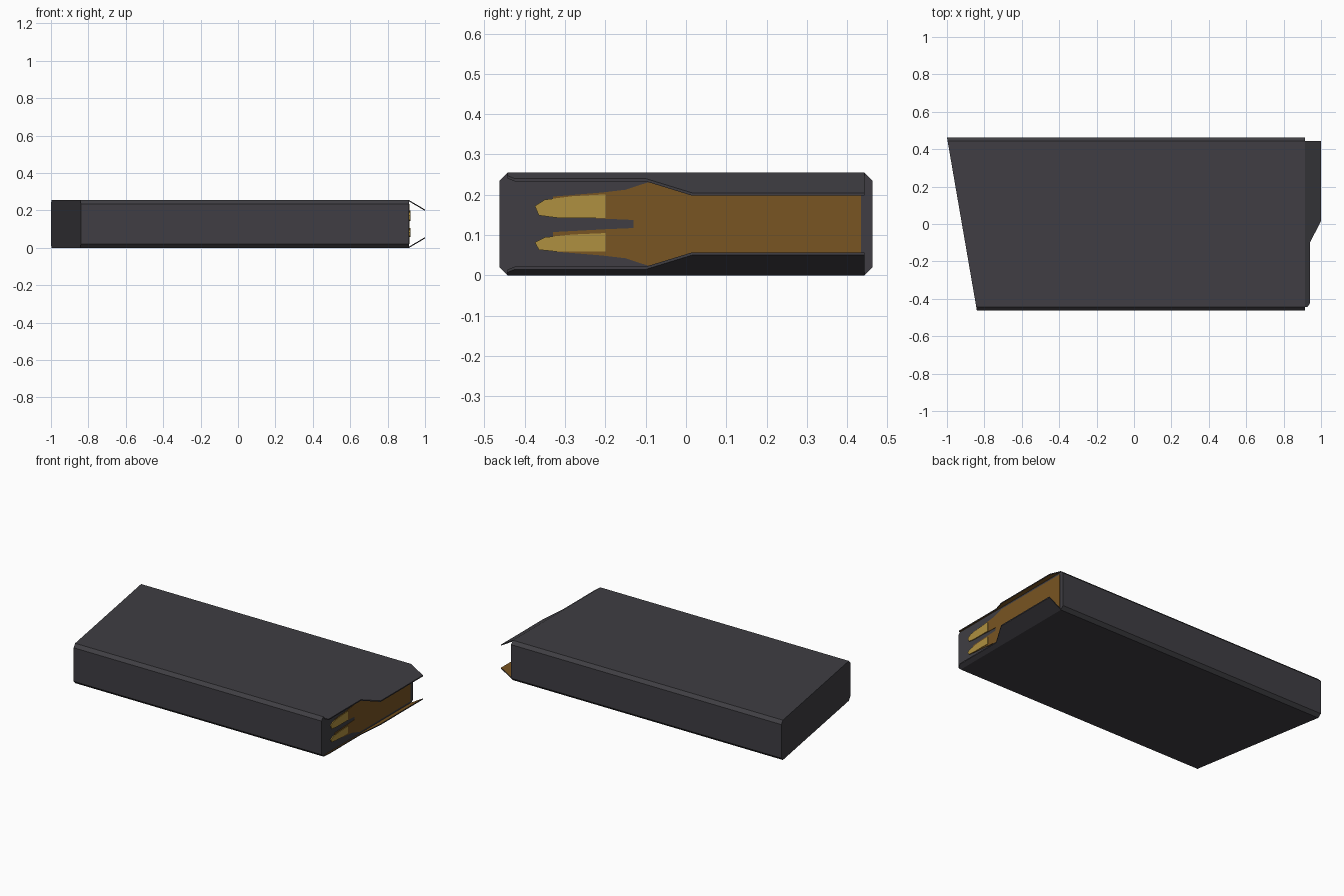
import bpy, bmesh
from mathutils import Vector

if "Cube" in bpy.data.objects:
    bpy.data.objects.remove(bpy.data.objects["Cube"])

MID_Z = 0.1275
X_OPEN = 0.915


def material(name, rgb):
    m = bpy.data.materials.new(name)
    m.diffuse_color = (*rgb, 1)
    m.use_nodes = True
    m.node_tree.nodes["Principled BSDF"].inputs["Base Color"].default_value = m.diffuse_color
    return m


GREY = material("dark_grey", (0.05, 0.048, 0.056))
BROWN = material("brown", (0.19, 0.09, 0.016))
GOLD = material("gold", (0.43, 0.28, 0.05))


def loft(name, ring_a, ring_b, mats):
    """Closed solid between two matching outlines; returns the object."""
    bm = bmesh.new()
    a = [bm.verts.new(p) for p in ring_a]
    b = [bm.verts.new(p) for p in ring_b]
    n = len(a)
    bm.faces.new(a[::-1])
    end = bm.faces.new(b)
    end.material_index = len(mats) - 1
    for i in range(n):
        bm.faces.new((a[i], a[(i + 1) % n], b[(i + 1) % n], b[i]))
    bmesh.ops.recalc_face_normals(bm, faces=bm.faces)
    me = bpy.data.meshes.new(name)
    bm.to_mesh(me)
    bm.free()
    ob = bpy.data.objects.new(name, me)
    bpy.context.collection.objects.link(ob)
    for m in mats:
        me.materials.append(m)
    return ob


# Case: chamfered section with a slanted lower end
H, W, C = 0.255, 0.463, 0.02
section = [(-W, C), (-W + C, 0), (W - C, 0), (W, C),
           (W, H - C), (W - C, H), (-W + C, H), (-W, H - C)]
loft("case",
     [(-0.84 - 0.16 * (y + W) / (2 * W), y, z) for y, z in section],
     [(X_OPEN, y, z) for y, z in section], [GREY])

# Feed lips: sloping plates, brown on the inside
outline = [(X_OPEN, -0.443), (0.928, -0.443), (0.94, -0.425), (0.94, -0.1),
           (1.0, 0.015), (1.0, 0.443), (X_OPEN, 0.443)]
for name, side in (("upper_lip", 1), ("lower_lip", -1)):
    def ring(depth):
        return [(x, y, MID_Z + side * (0.1275 - depth - 0.59 * (x - X_OPEN)))
                for x, y in outline]
    loft(name, ring(0), ring(0.007), [GREY, BROWN])


# Painted end of the case: thin plates with the cartridge colours
def plate(name, pts, t, mat):
    loft(name, [(X_OPEN - 0.001, y, z) for y, z in pts],
         [(X_OPEN + t, y, z) for y, z in pts], [mat])


half = [(0.434, 0), (0.434, 0.108), (-0.08, 0.108), (-0.15, 0.085),
        (-0.21, 0.078), (-0.33, 0.068), (-0.33, 0.02), (-0.2, 0.013), (-0.13, 0.01), (-0.13, 0)]
for name, s in (("upper_brass", 1), ("lower_brass", -1)):
    plate(name, [(y, MID_Z + s * z) for y, z in half], 0.003, BROWN)

for name, zc, h in (("upper_bullet", 0.172, 0.029), ("lower_bullet", 0.082, 0.023)):
    plate(name, [(-0.2, zc - h), (-0.2, zc + h), (-0.28, zc + h * 0.85),
                 (-0.35, zc + h * 0.55), (-0.375, zc), (-0.365, zc - h * 0.8),
                 (-0.32, zc - h)], 0.006, GOLD)
